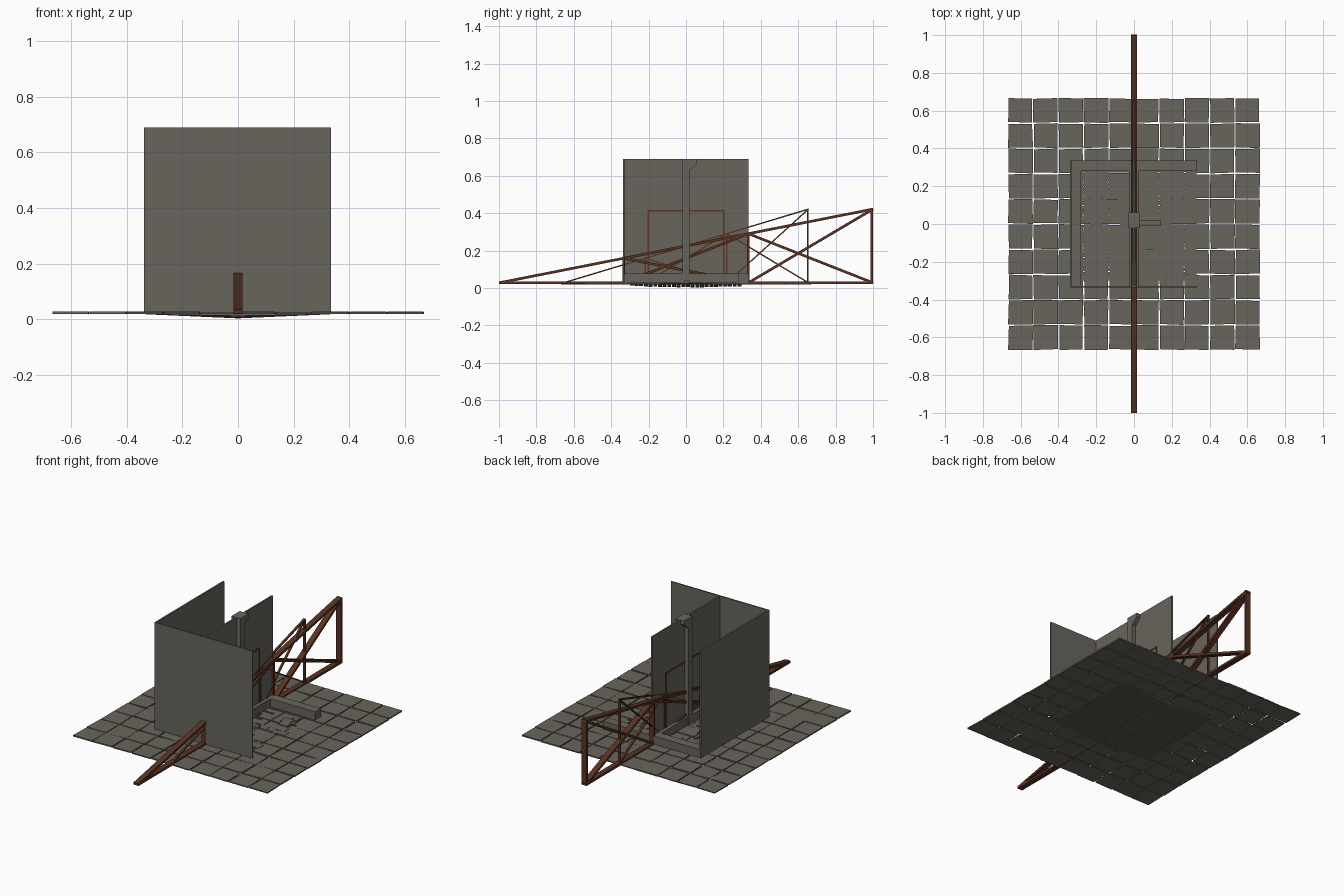
import bpy, bmesh, math, random
from mathutils import Vector

random.seed(4)
cube = bpy.data.objects.get("Cube")
if cube:
    bpy.data.objects.remove(cube)


def material(name, rgb):
    m = bpy.data.materials.new(name)
    m.use_nodes = True
    color = (*rgb, 1)
    m.diffuse_color = color
    bsdf = next(n for n in m.node_tree.nodes if n.type == 'BSDF_PRINCIPLED')
    bsdf.inputs["Base Color"].default_value = color
    bsdf.inputs["Roughness"].default_value = 0.9
    return m


stone = material("warm grey stone", (0.14, 0.13, 0.107))
rust = material("rust brown metal", (0.10, 0.033, 0.016))


def finish(name, bm, mat):
    bmesh.ops.recalc_face_normals(bm, faces=bm.faces)
    mesh = bpy.data.meshes.new(name)
    bm.to_mesh(mesh)
    bm.free()
    mesh.materials.append(mat)
    obj = bpy.data.objects.new(name, mesh)
    bpy.context.collection.objects.link(obj)
    return obj


def prism(bm, points, offset):
    """Extrude a closed polygon along an offset."""
    face = bm.faces.new([bm.verts.new(p) for p in points])
    ext = bmesh.ops.extrude_face_region(bm, geom=[face])["geom"]
    bmesh.ops.translate(bm, vec=offset,
                        verts=[v for v in ext if isinstance(v, bmesh.types.BMVert)])


def add_box(bm, x, y, z):
    prism(bm, [(x[0], y[0], z[0]), (x[1], y[0], z[0]),
               (x[1], y[1], z[0]), (x[0], y[1], z[0])], (0, 0, z[1] - z[0]))


def box(name, x, y, z, mat):
    bm = bmesh.new()
    add_box(bm, x, y, z)
    return finish(name, bm, mat)


def beam(bm, a, b, width, thick):
    """Rectangular bar in the x = 0 plane between two (y, z) points."""
    a, b = Vector((0, *a)), Vector((0, *b))
    d = (b - a).normalized()
    side = Vector((0, -d.z, d.y)) * thick / 2
    w = Vector((width / 2, 0, 0))
    prism(bm, [a - w - side, a + w - side, a + w + side, a - w + side], b - a)


# Outer paving: slightly irregular square slabs, left out under the inner floor
bm = bmesh.new()
count, half = 10, 0.668
step = 2 * half / count
for i in range(count):
    for j in range(count):
        x, y = -half + i * step, -half + j * step
        gap = [random.uniform(0.0, 0.006) for k in range(8)]
        top = random.uniform(0.025, 0.028)
        prism(bm, [(x + gap[0], y + gap[1], 0.019),
                   (x + step - gap[2], y + gap[3], 0.019),
                   (x + step - gap[4], y + step - gap[5], 0.019),
                   (x + gap[6], y + step - gap[7], 0.019)], (0, 0, top - 0.019))
finish("paving_slabs", bm, stone)

# Inner floor: shallow V-bottomed planks
bm = bmesh.new()
rows = 24
for j in range(rows):
    y = -0.3 + j * 0.6 / rows
    sag = 0.013 * (1 - 0.6 * abs(y) / 0.3) + random.uniform(0, 0.004)
    prism(bm, [(-0.33, y, 0.018), (0, y, 0.018 - sag), (0.33, y, 0.018),
               (0.33, y, 0.022), (-0.33, y, 0.022)], (0, 0.021, 0))
finish("floor_planks", bm, stone)

# Broken pieces set in the inner floor
bm = bmesh.new()
for k in range(70):
    cx, cy = random.uniform(-0.26, 0.3), random.uniform(-0.29, 0.25)
    lx, ly = random.choice([(0.035, 0.004), (0.004, 0.035), (0.03, 0.025)])
    add_box(bm, (cx - lx, cx + lx), (cy - ly, cy + ly),
            (0.02, random.uniform(0.028, 0.031)))
finish("floor_fragments", bm, stone)

# Tall walls
W = 0.334
box("front_wall", (-0.338, W), (-0.337, -0.328), (0.02, 0.69), stone)
box("right_wall", (-0.338, -0.328), (-W, W), (0.02, 0.69), stone)
box("middle_wall", (-0.005, 0.005), (-W, W), (0.02, 0.69), stone)

# Low curbs
box("right_curb", (-0.336, -0.28), (-W, W), (0.02, 0.077), stone)
box("middle_curb", (-0.027, 0.027), (-W, 0.28), (0.02, 0.077), stone)
box("back_curb", (-0.336, W), (0.28, 0.336), (0.02, 0.077), stone)
box("floor_stub", (0.02, 0.14), (-0.01, 0.02), (0.02, 0.04), stone)

# Central pillar with an angled bracket at its top
bm = bmesh.new()
profile = [(-0.02, 0.02), (0.02, 0.02), (0.02, 0.63), (0.06, 0.665),
           (0.06, 0.69), (-0.02, 0.69)]
prism(bm, [(-0.03, y, z) for y, z in profile], (0.06, 0, 0))
finish("pillar", bm, stone)

# Thin door outline on both faces of the middle wall
bm = bmesh.new()
for y0, y1, z0, z1 in [(-0.206, -0.198, 0.077, 0.418), (0.198, 0.206, 0.077, 0.418),
                       (-0.198, 0.198, 0.41, 0.418)]:
    add_box(bm, (-0.008, 0.008), (y0, y1), (z0, z1))
finish("door_outline", bm, rust)


def truss(name, reach, width, thick):
    """Wedge truss of three bays, rising towards the back."""
    bm = bmesh.new()
    low, high = 0.028, 0.422
    t = thick / 2

    def upper(y):
        return low + (high - low) * (y + reach) / (2 * reach)

    beam(bm, (-reach, low), (reach, low), width, thick)
    beam(bm, (-reach, low), (reach, high), width, thick)
    for y in (reach / 3, reach - t):
        beam(bm, (y, low), (y, upper(y)), width, thick)
    for y0, y1 in ((-reach / 3, reach / 3), (reach / 3, reach)):
        beam(bm, (y0, low), (y1, upper(y1)), width, thick)
        beam(bm, (y0, upper(y0)), (y1, low), width, thick)
    beam(bm, (-reach / 3, low), (-reach / 3, upper(-reach / 3)), width, thick)
    return finish(name, bm, rust)


truss("large_truss", 1.0, 0.034, 0.014)
truss("small_truss", 0.655, 0.014, 0.007)
